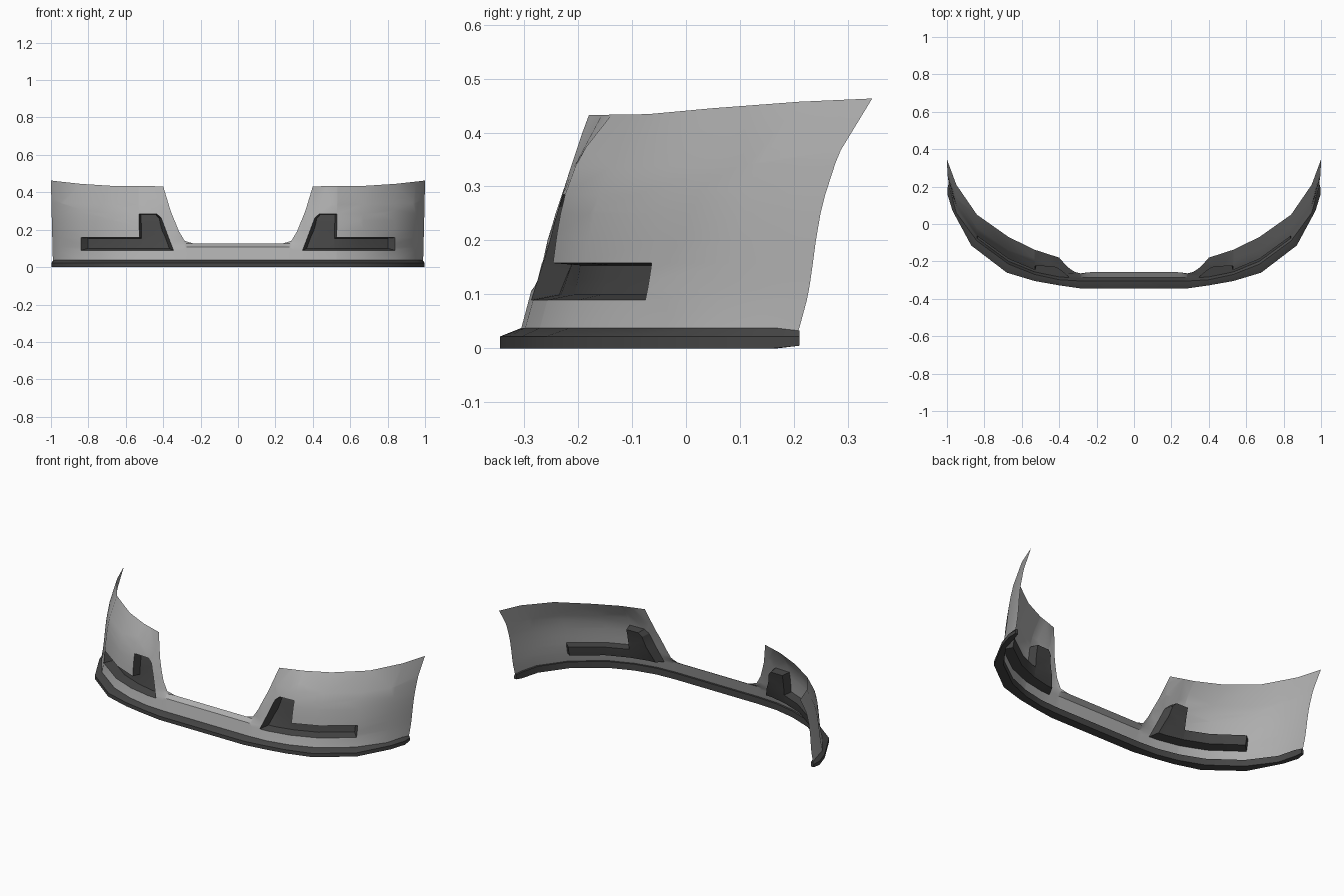
import bpy, bmesh
from mathutils import Vector

if "Cube" in bpy.data.objects:
    bpy.data.objects.remove(bpy.data.objects["Cube"])

# Plan curves of the right half, sampled at matching stations
ST = [0, .28, .40, .53, .67, .84, .95, 1.0]
LOW_X = [0, .28, .40, .53, .67, .84, .95, .99]
LOW_Y = [-.305, -.305, -.298, -.27, -.215, -.09, .06, .21]
TOP_Y = [-.20, -.20, -.18, -.138, -.07, .05, .21, .345]
TOP_Z = [.432, .432, .432, .433, .434, .445, .457, .463]
Z0, Z1 = .038, .432

# Openings in the skin, as outlines in (station, height)
GRILLE = [(-.1, .125), (.235, .125), (.285, .14), (.315, .19), (.36, .30), (.40, .432), (.40, .6), (-.1, .6)]
POCKET = [(.345, .09), (.84, .09), (.84, .158), (.527, .158),
          (.53, .285), (.435, .285), (.41, .262)]


def interp(s, vals):
    for i in range(len(ST) - 1):
        if s <= ST[i + 1] or i == len(ST) - 2:
            k = (s - ST[i]) / (ST[i + 1] - ST[i])
            return vals[i] + (vals[i + 1] - vals[i]) * k


def skin(s, z):
    t = (z - Z0) / (Z1 - Z0)
    lo, hi = interp(s, LOW_Y), interp(s, TOP_Y)
    x0 = interp(s, LOW_X)
    x = x0 + (s - x0) * t
    y = lo + (hi - lo) * t
    # sides bulge forward between bottom and top
    y -= .25 * t * t * (1 - t) * min(1, max(0, (s - .38) / .15))
    # flange folded back along the centre bar
    y += .024 * min(1, max(0, (z - .107) / .018)) * min(1, max(0, (.33 - s) / .08))
    # top edge rises towards the rear
    z += max(0, (z - .3) / (Z1 - .3)) * (interp(s, TOP_Z) - Z1)
    return Vector((x, y, z))


def inward(s, z):
    d = skin(s + .01, z) - skin(s - .01, z)
    return Vector((-d.y, d.x, 0)).normalized()


def inside(p, poly):
    hit = False
    for (ax, az), (bx, bz) in zip(poly, poly[1:] + poly[:1]):
        if (az > p.z) != (bz > p.z) and p.x < ax + (p.z - az) / (bz - az) * (bx - ax):
            hit = not hit
    return hit


def material(name, v):
    m = bpy.data.materials.new(name)
    m.diffuse_color = (v, v, v, 1)
    m.use_nodes = True
    m.node_tree.nodes["Principled BSDF"].inputs["Base Color"].default_value = m.diffuse_color
    return m


PAINT, DARK = material("grey_paint", .42), material("dark_plastic", .06)


def finish(name, bm, mats):
    me = bpy.data.meshes.new(name)
    bm.to_mesh(me)
    bm.free()
    for mat in mats:
        me.materials.append(mat)
    ob = bpy.data.objects.new(name, me)
    bpy.context.collection.objects.link(ob)
    m = ob.modifiers.new("mirror", 'MIRROR')
    m.use_clip = True
    bpy.ops.object.select_all(action='DESELECT')
    ob.select_set(True)
    bpy.context.view_layer.objects.active = ob
    bpy.ops.object.shade_smooth_by_angle(angle=.5)
    return ob


# Bumper skin: flat sheet, cut to the outlines, then bent to the plan curves
bm = bmesh.new()
rows = [.02, Z0, .107, .20, .25, .335, Z1]
grid = [[bm.verts.new((s, 0, z)) for s in ST] for z in rows]
for a, b in zip(grid, grid[1:]):
    for i in range(len(ST) - 1):
        bm.faces.new((a[i], a[i + 1], b[i + 1], b[i]))
for poly in (GRILLE, POCKET):
    for (ax, az), (bx, bz) in zip(poly, poly[1:] + poly[:1]):
        bmesh.ops.bisect_plane(bm, geom=bm.verts[:] + bm.edges[:] + bm.faces[:], dist=1e-5,
                               plane_co=(ax, 0, az), plane_no=(bz - az, 0, ax - bx))
cut = [f for f in bm.faces if inside(f.calc_center_median(), GRILLE)]
bmesh.ops.delete(bm, geom=cut, context='FACES')

# L-shaped lamp pockets: push the outlined faces inwards with a slight taper
faces = [f for f in bm.faces if inside(f.calc_center_median(), POCKET)]
ext = bmesh.ops.extrude_face_region(bm, geom=faces)
floor = {v for v in ext['geom'] if isinstance(v, bmesh.types.BMVert)}
old = [f for f in faces if f.is_valid]
if old:
    bmesh.ops.delete(bm, geom=old, context='FACES')
for f in bm.faces:
    f.material_index = int(any(v in floor for v in f.verts))
for v in bm.verts:
    s, z = v.co.x, v.co.z
    p = skin(s, z)
    if v in floor:
        p += inward(s, z) * .052
        p.z += .014 * (1 - min(1, (z - .09) / .068)) - .004
        p.x += .025 * max(0, (.47 - s) / .12)
    v.co = p
finish("bumper_skin", bm, [PAINT, DARK])

# Lower lip: wedge profile swept along the bottom edge
OUT = [(0, -.345), (.28, -.345), (.40, -.328), (.53, -.305), (.68, -.26),
       (.87, -.115), (.97, .07), (.998, .16), (.995, .21)]
LIP_ST = ST[:-1] + [.985, 1.0]
bm = bmesh.new()
rings = []
for (ox, oy), s in zip(OUT, LIP_ST):
    p = skin(s, Z0)
    b = p + inward(s, Z0) * .012
    end = s == 1.0
    if end:
        b.y = p.y
    lift = .005 if end else 0
    top = Z0 - lift
    rings.append([bm.verts.new(c) for c in (
        (ox, oy, lift), (ox, oy, .022), (p.x, p.y, top), (b.x, b.y, top), (b.x, b.y, lift))])
for a, b in zip(rings, rings[1:]):
    for j in range(5):
        k = (j + 1) % 5
        bm.faces.new((a[j], b[j], b[k], a[k]))
bm.faces.new(rings[-1])
bmesh.ops.recalc_face_normals(bm, faces=bm.faces[:])
finish("lower_lip", bm, [DARK])
